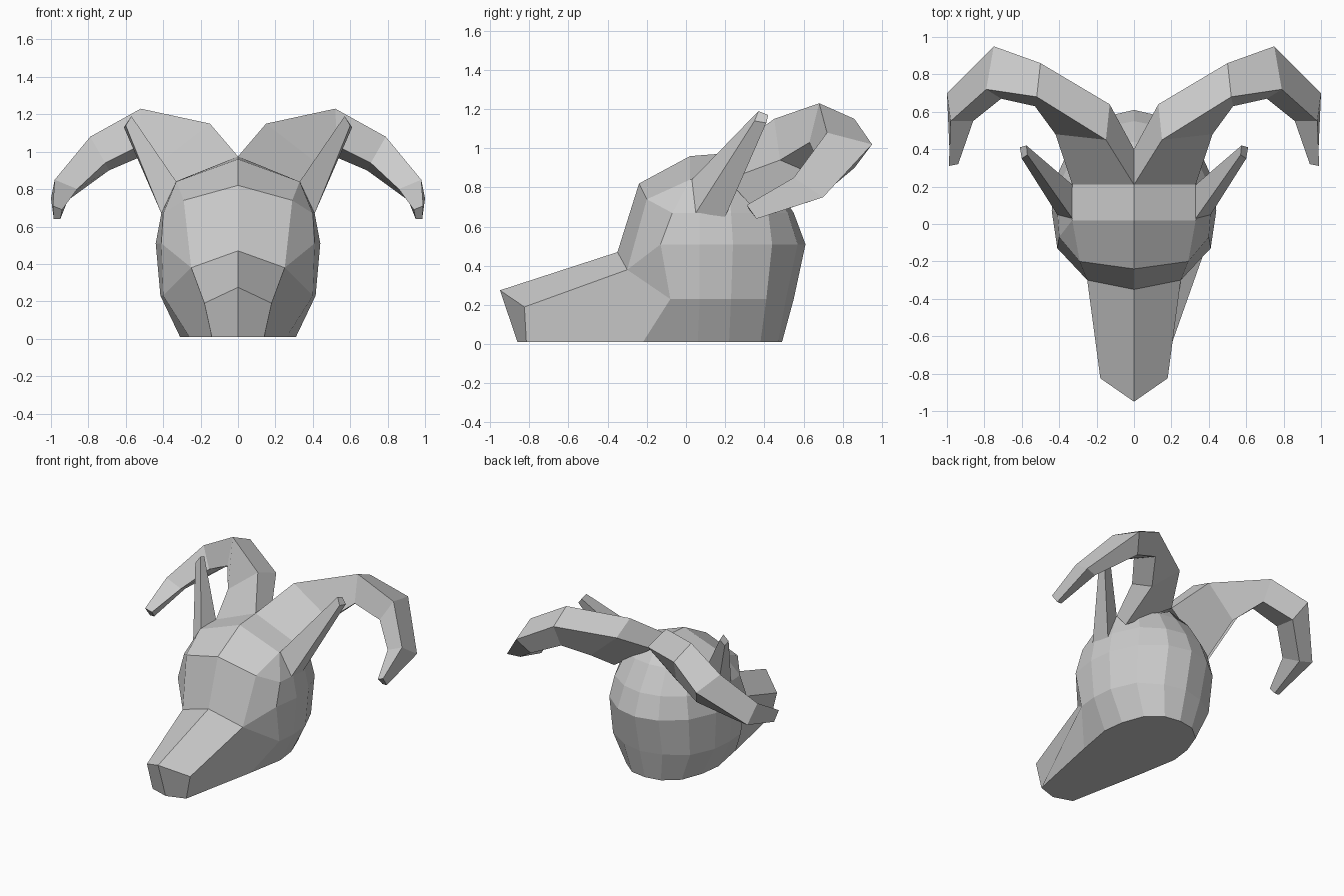
import bpy, bmesh

if "Cube" in bpy.data.objects:
    bpy.data.objects.remove(bpy.data.objects["Cube"])


def make_object(name, verts, faces):
    """Half mesh on +x, mirrored across the centre plane."""
    mesh = bpy.data.meshes.new(name)
    mesh.from_pydata(verts, [], faces)
    bm = bmesh.new()
    bm.from_mesh(mesh)
    bmesh.ops.recalc_face_normals(bm, faces=bm.faces)
    # half shell: make sure the surface points outward (the widest face looks to +x)
    widest = max(bm.faces, key=lambda f: f.calc_center_median().x)
    if widest.normal.x < 0:
        bmesh.ops.reverse_faces(bm, faces=bm.faces)
    bm.to_mesh(mesh)
    bm.free()
    obj = bpy.data.objects.new(name, mesh)
    bpy.context.collection.objects.link(obj)
    mirror = obj.modifiers.new("mirror", 'MIRROR')
    mirror.use_axis = (True, False, False)
    mirror.merge_threshold = 0.001
    return obj


def loft(name, sections):
    """Join closed four-point sections into a tube with end caps."""
    n = len(sections[0])
    verts = [p for s in sections for p in s]
    faces = [(i * n + k, i * n + (k + 1) % n, (i + 1) * n + (k + 1) % n, (i + 1) * n + k)
             for i in range(len(sections) - 1) for k in range(n)]
    faces.append(tuple(range(n)))
    faces.append(tuple(range(len(verts) - n, len(verts))))
    return make_object(name, verts, faces)


# Skull: half rings from cheek to back centre, one per height
rings = [
    (0.01, [(.26, -.22), (.31, .06), (.29, .22), (.23, .38), (.12, .47), (0, .49)]),
    (0.23, [(.40, -.08), (.415, .07), (.40, .23), (.32, .41), (.16, .51), (0, .55)]),
    (0.51, [(.41, -.13), (.44, .07), (.42, .24), (.33, .44), (.17, .57), (0, .61)]),
    (0.67, [(.40, -.07), (.41, .07), (.39, .23), (.30, .42), (.15, .52), (0, .55)]),
    (0.84, [(.33, .02), (.335, .11), (.33, .21), (.25, .34), (.13, .42), (0, .44)]),
]
verts = [(x, y, z) for z, pts in rings for x, y in pts]
faces = [(i * 6 + k, i * 6 + k + 1, i * 6 + k + 7, i * 6 + k + 6)
         for i in range(4) for k in range(5)]

# Snout, brow and crown points
extra = {
    "tip_c": (0, -.95, .275), "tip": (.18, -.825, .19),
    "chin_c": (0, -.86, .01), "chin": (.14, -.815, .01),
    "root_c": (0, -.35, .47), "root": (.25, -.30, .38),
    "brow_c": (0, -.24, .82), "brow": (.29, -.20, .74),
    "top_c": (0, .02, .96), "crown_c": (0, .21, .975), "nape_c": (0, .38, .92),
}
index = {}
for key, co in extra.items():
    index[key] = len(verts)
    verts.append(co)


def face(*keys):
    faces.append(tuple(index.get(k, k) for k in keys))


face("tip_c", "tip", "chin", "chin_c")                  # nose
face("tip_c", "tip", "root", "root_c")                  # snout top
face("tip", "root", 6, 0, "chin")                       # snout side
face("root", 12, 6)
face("root_c", "root", "brow", "brow_c")                # forehead
face("root", 12, 18, "brow")
face("brow", 18, 24)
face("brow_c", "brow", 24, "top_c")
face("top_c", 24, 25, 26, "crown_c")                    # crown
face("crown_c", 26, 27, "nape_c")
face("nape_c", 27, 28, 29)
face("chin_c", "chin", 0, 1, 2, 3, 4, 5)                # underside
make_object("head", verts, faces)

# Horns: sections listed as top front, top back, lower back, lower front
loft("horns", [
    [(0, .21, .975), (0, .40, .94), (.36, .34, .70), (.33, .21, .84)],
    [(.15, .45, 1.15), (.13, .64, 1.08), (.36, .62, .88), (.42, .48, .94)],
    [(.52, .68, 1.23), (.50, .86, 1.15), (.48, .80, .99), (.53, .63, 1.03)],
    [(.79, .72, 1.08), (.75, .95, 1.02), (.69, .86, .90), (.71, .67, .94)],
    [(.98, .55, .85), (1.0, .70, .75), (.91, .67, .74), (.86, .55, .80)],
    [(.99, .31, .71), (.985, .36, .64), (.95, .36, .64), (.94, .32, .69)],
])

# Ears: tapering from the temple up and back
loft("ears", [
    [(.33, .03, .84), (.41, .05, .67), (.40, .20, .65), (.33, .21, .84)],
    [(.57, .37, 1.19), (.60, .35, 1.14), (.61, .41, 1.13), (.575, .42, 1.17)],
])
